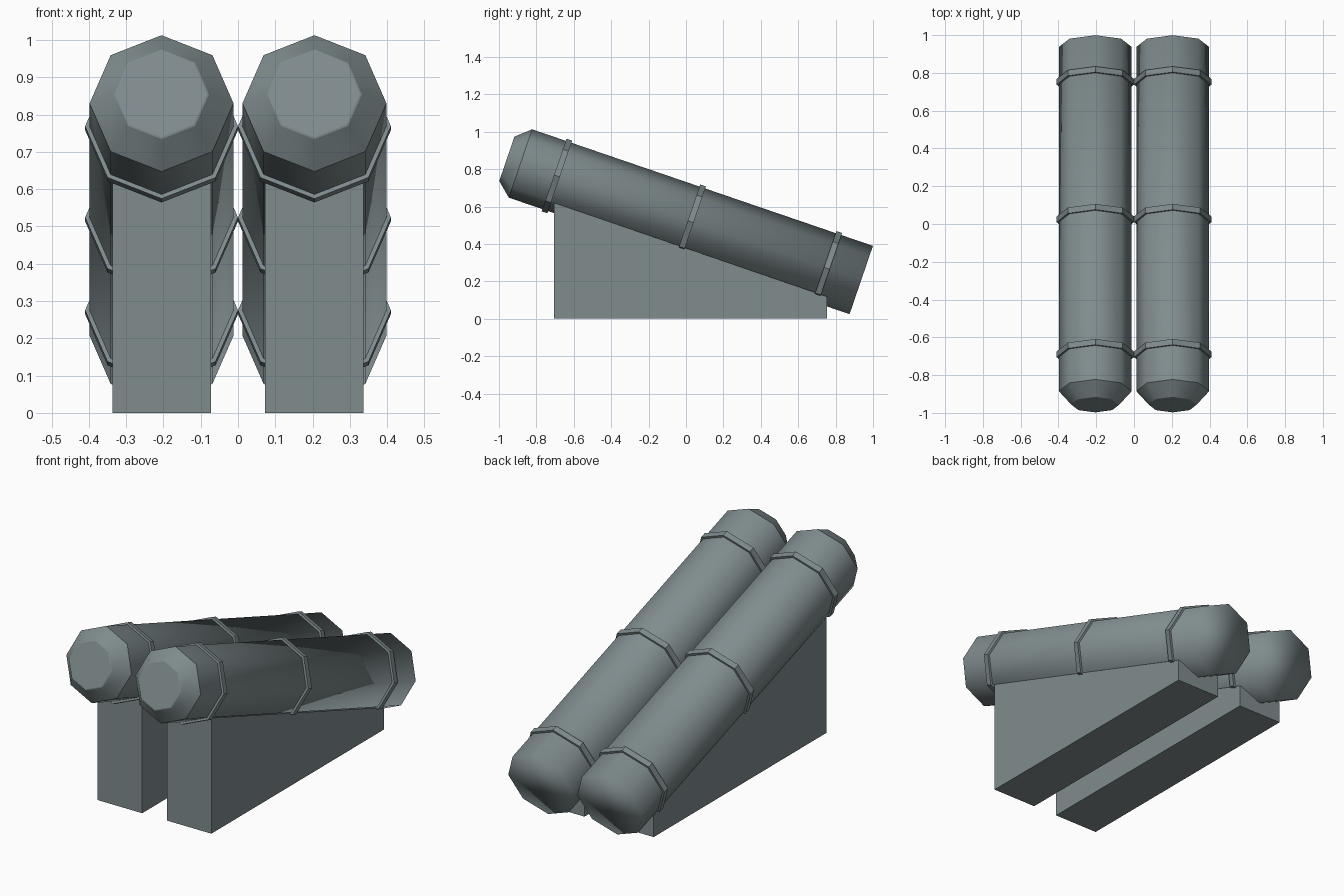
import bpy, bmesh, math
from mathutils import Vector

if "Cube" in bpy.data.objects:
    bpy.data.objects.remove(bpy.data.objects["Cube"])

# one grey-green colour
mat = bpy.data.materials.new("grey green metal")
mat.diffuse_color = (0.215, 0.262, 0.27, 1)
mat.use_nodes = True
mat.node_tree.nodes["Principled BSDF"].inputs["Base Color"].default_value = mat.diffuse_color

FRONT = Vector((0, -0.885, 0.83))      # shoulder centre of the tube
BACK = Vector((0, 0.937, 0.207))       # rear end centre
AXIS = (BACK - FRONT).normalized()
UP = Vector((1, 0, 0)).cross(AXIS)     # perpendicular to the tube axis
LENGTH = (BACK - FRONT).length
TUBE_X = 0.205


def finish(name, bm):
    bmesh.ops.recalc_face_normals(bm, faces=bm.faces[:])
    me = bpy.data.meshes.new(name)
    bm.to_mesh(me)
    bm.free()
    me.materials.append(mat)
    ob = bpy.data.objects.new(name, me)
    bpy.context.collection.objects.link(ob)
    return ob


def octagon(bm, cx, along, r):
    c = FRONT + AXIS * along + Vector((cx, 0, 0))
    return [bm.verts.new(c + Vector((1, 0, 0)) * r * math.cos(a) + UP * r * math.sin(a))
            for a in (i * math.pi / 4 for i in range(8))]


def bridge(bm, a, b):
    return [bm.faces.new((a[i], a[(i + 1) % 8], b[(i + 1) % 8], b[i])) for i in range(8)]


def tube(name, cx):
    bm = bmesh.new()
    # (distance along axis, radius): tip, nose chamfer, shoulder, rear
    profile = [(-0.077, 0.122), (-0.075, 0.127), (0, 0.193), (LENGTH, 0.193)]
    loops = [octagon(bm, cx, d, r) for d, r in profile]
    for a, b in zip(loops, loops[1:]):
        bridge(bm, a, b)
    bm.faces.new(loops[0])
    bm.faces.new(loops[-1])
    for f in bm.faces:
        f.smooth = True
    # crisp nose edges, soft rear end
    for loop in loops[:3]:
        for i in range(8):
            bm.edges.get((loop[i], loop[(i + 1) % 8])).smooth = False
    finish(name, bm)


def band(name, cx, y):
    bm = bmesh.new()
    mid = (y - FRONT.y) / AXIS.y
    w = 0.016
    loops = [octagon(bm, cx, mid + d, r)
             for d, r in ((-w, 0.185), (-w, 0.205), (w, 0.205), (w, 0.185))]
    for i in range(4):
        bridge(bm, loops[i], loops[(i + 1) % 4])
    finish(name, bm)


def stand(name, cx):
    # wedge profile in y, z
    prof = [(-0.707, 0), (0.755, 0), (0.755, 0.118), (-0.707, 0.62)]
    bm = bmesh.new()
    l, r = ([bm.verts.new((cx + s * 0.132, y, z)) for y, z in prof] for s in (-1, 1))
    bm.faces.new(l)
    bm.faces.new(r)
    for i in range(4):
        j = (i + 1) % 4
        bm.faces.new((l[i], l[j], r[j], r[i]))
    finish(name, bm)


for side, s in (("left", -1), ("right", 1)):
    cx = s * TUBE_X
    tube(side + "_tube", cx)
    stand(side + "_wedge_stand", cx)
    for place, y in (("front", -0.69), ("middle", 0.025), ("rear", 0.753)):
        band(f"{side}_{place}_band", cx, y)
